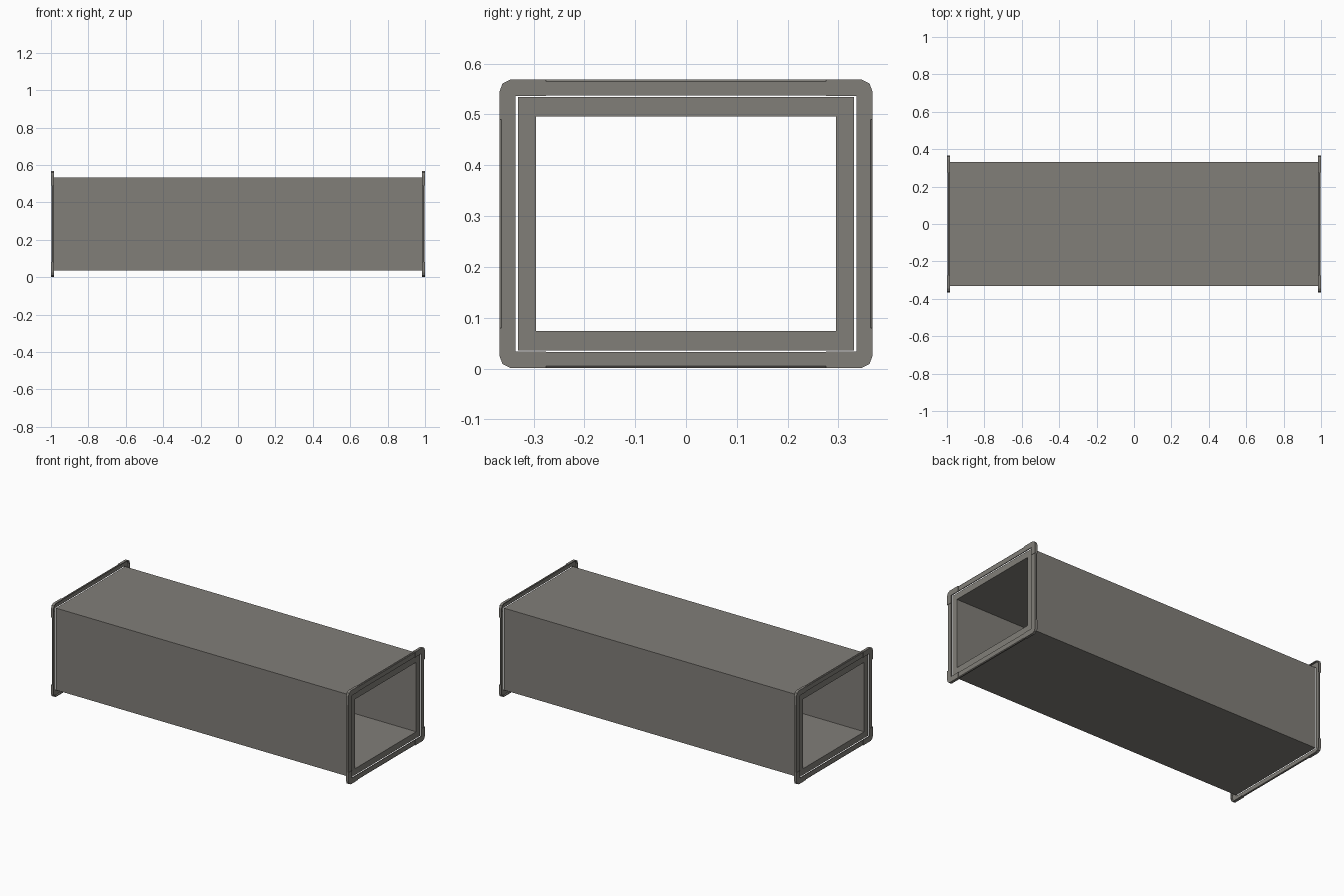
import bpy, bmesh
from mathutils import Vector

if "Cube" in bpy.data.objects:
    bpy.data.objects.remove(bpy.data.objects["Cube"], do_unlink=True)

MID_Z = 0.285                  # height of the duct axis
OUT_Y, OUT_Z = 0.367, 0.284    # flange outer half sizes
IN_Y, IN_Z = 0.335, 0.251      # flange inner half sizes


def material(name, colour):
    m = bpy.data.materials.new(name)
    m.use_nodes = True
    m.diffuse_color = (*colour, 1)
    m.node_tree.nodes["Principled BSDF"].inputs["Base Color"].default_value = (*colour, 1)
    return m


steel = material("galvanised steel", (0.22, 0.21, 0.19))


def prism(name, outline, offset):
    """Extrude a closed outline of 3D points along an offset."""
    bm = bmesh.new()
    face = bm.faces.new([bm.verts.new(p) for p in outline])
    new = bmesh.ops.extrude_face_region(bm, geom=[face])["geom"]
    bmesh.ops.translate(bm, vec=Vector(offset),
                        verts=[g for g in new if isinstance(g, bmesh.types.BMVert)])
    bmesh.ops.recalc_face_normals(bm, faces=bm.faces)
    return finish(name, bm)


def finish(name, bm):
    mesh = bpy.data.meshes.new(name)
    bm.to_mesh(mesh)
    bm.free()
    mesh.materials.append(steel)
    obj = bpy.data.objects.new(name, mesh)
    bpy.context.collection.objects.link(obj)
    return obj


# Thick walled rectangular duct: outer and inner loops at each end, bridged
bm = bmesh.new()
loops = []
for x, hy, hz in ((-0.992, 0.331, 0.249), (0.992, 0.331, 0.249),
                  (0.992, 0.295, 0.211), (-0.992, 0.295, 0.211)):
    loops.append([bm.verts.new((x, a * hy, MID_Z + b * hz))
                  for a, b in ((-1, -1), (1, -1), (1, 1), (-1, 1))])
for i in range(4):
    here, after = loops[i], loops[(i + 1) % 4]
    for j in range(4):
        k = (j + 1) % 4
        bm.faces.new((here[j], here[k], after[k], after[j]))
bmesh.ops.recalc_face_normals(bm, faces=bm.faces)
finish("duct_wall", bm)

# Rolled flange section: distance along the duct, distance in from the rim
section = ((0.998, 0.032), (0.998, 0.004), (0.995, 0), (0.988, 0),
           (0.986, 0.003), (0.988, 0.007), (0.993, 0.009), (0.993, 0.032))

for sx, end in ((-1, "right"), (1, "left")):
    for s in (-1, 1):
        # Side strips run upright, top and bottom strips run across
        prism(f"{end}_flange_{'back' if s > 0 else 'front'}",
              [(sx * x, s * (OUT_Y - d), MID_Z - 0.235) for x, d in section],
              (0, 0, 0.47))
        prism(f"{end}_flange_{'top' if s > 0 else 'bottom'}",
              [(sx * x, -0.3, MID_Z + s * (OUT_Z - d)) for x, d in section],
              (0.0, 0.6, 0))

    # Chamfered corner plates with a turned back rim
    for sy in (-1, 1):
        for sz in (-1, 1):
            def place(x, pts):
                return [(sx * x, sy * y, MID_Z + sz * z) for y, z in pts]

            def rim(d):
                y, z = OUT_Y - d, OUT_Z - d
                return [(0.275, z), (y - 0.022, z), (y - 0.006, z - 0.008),
                        (y, z - 0.024), (y, 0.205)]

            tag = f"{end}_{'back' if sy > 0 else 'front'}_{'top' if sz > 0 else 'bottom'}"
            prism(tag + "_corner_plate",
                  place(0.994, rim(0) + [(IN_Y, 0.205), (IN_Y, IN_Z), (0.275, IN_Z)]),
                  (sx * 0.006, 0, 0))
            prism(tag + "_corner_rim",
                  place(0.984, rim(0) + rim(0.005)[::-1]), (sx * 0.012, 0, 0))

            # Small bolt head on each corner
            bm = bmesh.new()
            bmesh.ops.create_cone(bm, cap_ends=True, segments=8, radius1=0.004,
                                  radius2=0.004, depth=0.004)
            bolt = finish(tag + "_bolt", bm)
            bolt.rotation_euler.y = 1.5708
            bolt.location = (sx * 0.998, sy * 0.344, MID_Z + sz * 0.262)
